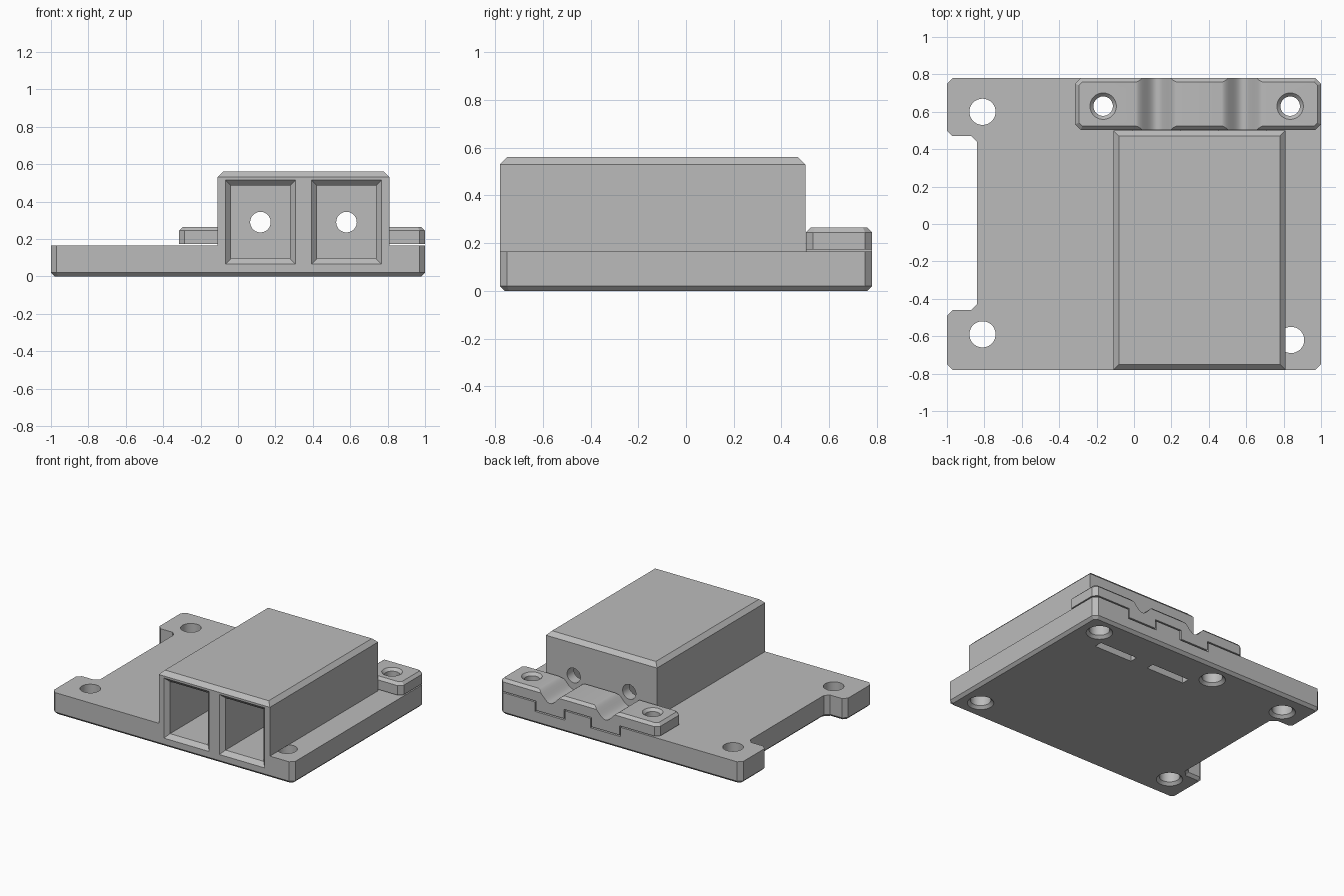
import bpy, bmesh
from math import pi, cos, sin
from mathutils import Matrix, Vector

if "Cube" in bpy.data.objects:
    bpy.data.objects.remove(bpy.data.objects["Cube"])

grey = bpy.data.materials.new("plain grey")
grey.use_nodes = True
grey.diffuse_color = (0.5, 0.5, 0.5, 1)
grey.node_tree.nodes["Principled BSDF"].inputs["Base Color"].default_value = (0.5, 0.5, 0.5, 1)


def make(name, bm):
    bmesh.ops.recalc_face_normals(bm, faces=bm.faces)
    mesh = bpy.data.meshes.new(name)
    bm.to_mesh(mesh)
    bm.free()
    mesh.materials.append(grey)
    obj = bpy.data.objects.new(name, mesh)
    bpy.context.collection.objects.link(obj)
    return obj


def extrude(points, vec):
    bm = bmesh.new()
    face = bm.faces.new([bm.verts.new(p) for p in points])
    geom = bmesh.ops.extrude_face_region(bm, geom=[face])["geom"]
    bmesh.ops.translate(bm, vec=vec, verts=[g for g in geom if isinstance(g, bmesh.types.BMVert)])
    return bm


def bevel_level(bm, z, width):
    """Chamfer every edge lying at height z."""
    edges = [e for e in bm.edges if all(abs(v.co.z - z) < 1e-5 for v in e.verts)]
    bmesh.ops.bevel(bm, geom=edges, offset=width, segments=1, affect="EDGES")


def bevel_upright(bm, width):
    edges = [e for e in bm.edges if abs(e.verts[0].co.z - e.verts[1].co.z) > 0.01]
    bmesh.ops.bevel(bm, geom=edges, offset=width, segments=1, affect="EDGES")


def block(x0, x1, y0, y1, z0, z1):
    return extrude([(x0, y0, z0), (x1, y0, z0), (x1, y1, z0), (x0, y1, z0)], (0, 0, z1 - z0))


def cone(start, end, r0, r1):
    start, end = Vector(start), Vector(end)
    axis = end - start
    matrix = Matrix.Translation((start + end) / 2) @ axis.to_track_quat("Z", "Y").to_matrix().to_4x4()
    bm = bmesh.new()
    bmesh.ops.create_cone(bm, cap_ends=True, segments=48, radius1=r0, radius2=r1,
                          depth=axis.length, matrix=matrix)
    return bm


def cut(obj, bm):
    cutter = make("cutter", bm)
    cutter.hide_render = True
    mod = obj.modifiers.new("cut", "BOOLEAN")
    mod.operation, mod.solver, mod.object = "DIFFERENCE", "EXACT", cutter
    graph = bpy.context.evaluated_depsgraph_get()
    mesh = bpy.data.meshes.new_from_object(obj.evaluated_get(graph))
    obj.modifiers.clear()
    obj.data = mesh
    bpy.data.objects.remove(cutter)


BAYS = (0.12, 0.58)          # centre lines of the two bays and cable channels
SCREWS = (-0.165, 0.835)     # clamp screws
BACK = 0.78
TOP = 0.165

# Base plate with a recess in its right edge
outline = [(-1, -BACK), (1, -BACK), (1, BACK), (-1, BACK),
           (-1, 0.47), (-0.84, 0.47), (-0.84, -0.46), (-1, -0.46)]
bm = extrude([(x, y, 0) for x, y in outline], (0, 0, TOP))
bevel_upright(bm, 0.03)
bevel_level(bm, 0, 0.02)
base = make("base_plate", bm)

# Screw holes, chamfered underneath
for x, y in [(-0.81, 0.6), (-0.81, -0.59), (0.84, -0.62)] + [(s, 0.63) for s in SCREWS]:
    cut(base, cone((x, y, -0.1), (x, y, 0.3), 0.07, 0.07))
    cut(base, cone((x, y, -0.01), (x, y, 0.02), 0.1, 0.07))

# Housing with chamfered roof
bm = block(-0.11, 0.81, -BACK, 0.5, TOP, 0.56)
bevel_level(bm, 0.56, 0.03)
housing = make("housing", bm)


def bay_cutter(x):
    """Long pocket with a flared mouth."""
    bm = block(x - 0.1575, x + 0.1575, -BACK - 0.01, 0.42, 0.095, 0.485)
    front = [v for v in bm.verts if v.co.y < -BACK]
    edges = [e for e in bm.edges if abs(e.verts[0].co.y - e.verts[1].co.y) > 0.5]
    ring = bmesh.ops.bisect_plane(bm, geom=bm.verts[:] + bm.edges[:] + bm.faces[:],
                                  plane_co=(0, -BACK + 0.03, 0), plane_no=(0, 1, 0))
    for v in front:
        v.co.x += 0.04 if v.co.x > x else -0.04
        v.co.z += 0.04 if v.co.z > 0.29 else -0.04
    return bm


for x in BAYS:
    for part in (base, housing):
        cut(part, bay_cutter(x))
    # Cable hole, clamp slot and slot in the underside
    cut(housing, cone((x, 0.3, 0.29), (x, 0.6, 0.29), 0.055, 0.055))
    cut(base, block(x - 0.125, x + 0.125, 0.5, 0.9, 0.095, 0.3))
    cut(base, block(x - 0.1575, x + 0.1575, 0.47, 0.53, -0.1, 0.05))

# Cable clamp: a bar with two teeth below and two smooth dips on top
bm = block(-0.315, 1, 0.503, BACK, 0.105, 0.265)
bevel_upright(bm, 0.03)
bevel_level(bm, 0.265, 0.02)
clamp = make("cable_clamp", bm)
a, b = BAYS
for x0, x1 in ((-0.5, a - 0.115), (a + 0.115, b - 0.115), (b + 0.115, 1.2)):
    cut(clamp, block(x0, x1, 0.4, 0.9, 0, 0.174))
for x in BAYS:
    steps = [i / 12 for i in range(-12, 13)]
    dip = [(x + 0.115 * t, 0.4, 0.266 - 0.04 * (1 + cos(pi * t))) for t in steps]
    dip += [(x + 0.115, 0.4, 0.4), (x - 0.115, 0.4, 0.4)]
    cut(clamp, extrude(dip, (0, 0.6, 0)))
for x in SCREWS:
    cut(clamp, cone((x, 0.63, 0), (x, 0.63, 0.4), 0.052, 0.052))
    cut(clamp, cone((x, 0.63, 0.245), (x, 0.63, 0.275), 0.052, 0.08))

# Smooth the round surfaces, keep the chamfers crisp
bpy.ops.object.select_all(action="DESELECT")
for part in (base, housing, clamp):
    part.select_set(True)
bpy.context.view_layer.objects.active = base
bpy.ops.object.shade_smooth_by_angle(angle=pi / 7)
